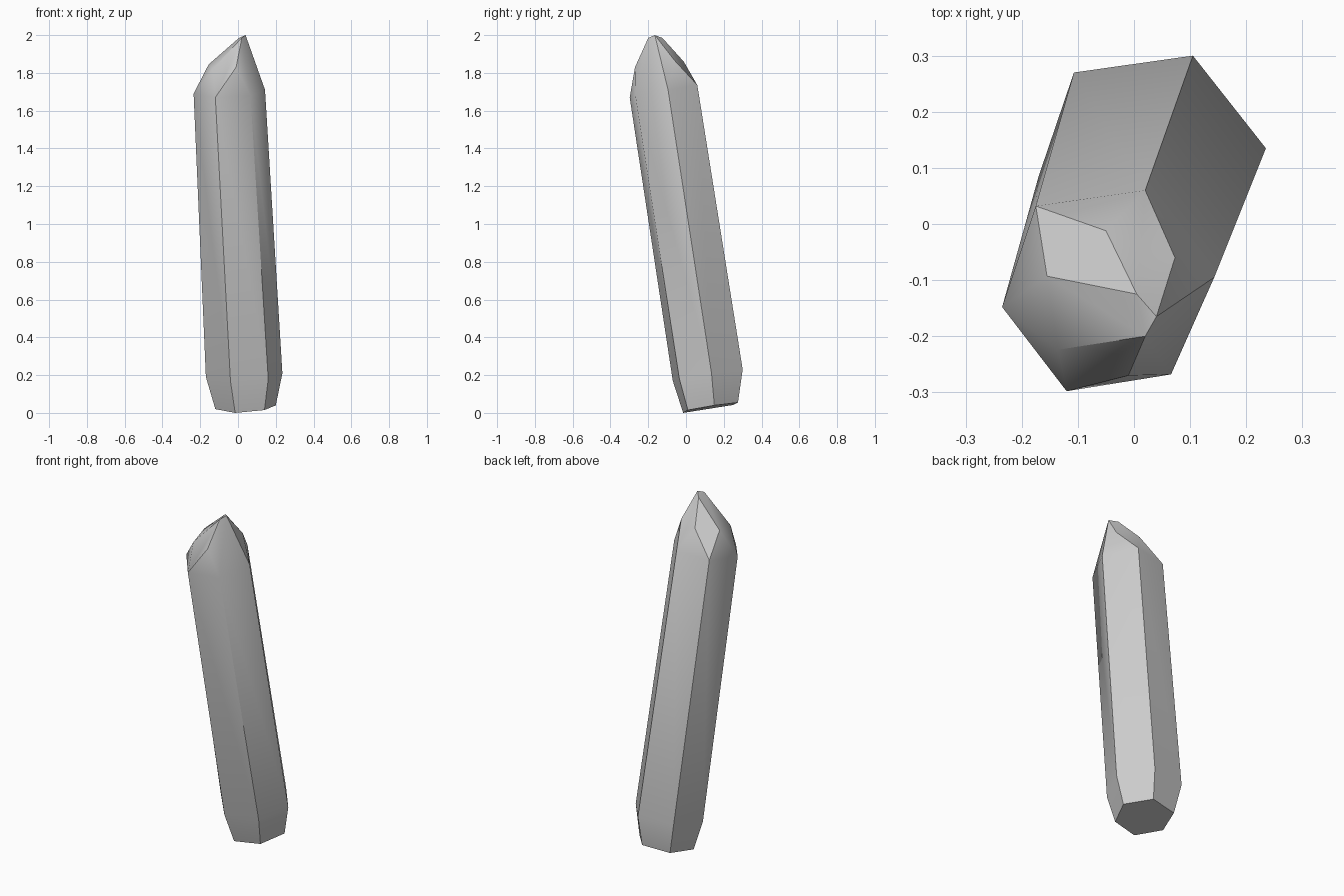
import bpy
import bmesh
from math import radians

# Remove the default cube
cube = bpy.data.objects.get("Cube")
if cube:
    bpy.data.objects.remove(cube, do_unlink=True)

# Stone colour
stone = bpy.data.materials.new("grey_stone")
stone.use_nodes = True
colour = (0.6, 0.6, 0.6, 1)
stone.diffuse_color = colour
stone.node_tree.nodes["Principled BSDF"].inputs["Base Color"].default_value = colour

# Six-sided cross-sections of the leaning crystal, from foot to tip
foot = [(-.12, .10, .02), (-.015, -.015, 0), (.14, .01, .015),
        (.20, .15, .04), (.095, .275, .055), (-.07, .25, .042)]
shaft_base = [(-.17, .085, .19), (-.04, -.07, .17), (.16, -.035, .18),
              (.235, .135, .21), (.105, .30, .23), (-.107, .27, .22)]
shaft_top = [(-.235, -.148, 1.69), (-.12, -.298, 1.67), (.066, -.268, 1.68),
             (.143, -.095, 1.71), (.02, .06, 1.735), (-.175, .032, 1.72)]
shoulder = [(-.135, -.224, 1.82), (-.01, -.27, 1.83), (.10, -.12, 1.835),
            (.073, -.06, 1.865), (-.05, -.012, 1.86), (-.155, -.093, 1.845)]
tip = [(.02, -.20, 1.985), (.04, -.165, 2), (.005, -.125, 1.985)]

# Wrap the sections in a faceted skin and merge the flat facets
bm = bmesh.new()
for section in (foot, shaft_base, shaft_top, shoulder, tip):
    for point in section:
        bm.verts.new(point)
bmesh.ops.convex_hull(bm, input=bm.verts[:])
loose = [v for v in bm.verts if not v.link_faces]
bmesh.ops.delete(bm, geom=loose, context='VERTS')
bmesh.ops.dissolve_limit(bm, angle_limit=radians(4), verts=bm.verts[:], edges=bm.edges[:])
bmesh.ops.recalc_face_normals(bm, faces=bm.faces[:])

mesh = bpy.data.meshes.new("crystal")
bm.to_mesh(mesh)
bm.free()
crystal = bpy.data.objects.new("crystal", mesh)
bpy.context.collection.objects.link(crystal)
mesh.materials.append(stone)

# Soften shallow facets, keep the column edges crisp
bpy.ops.object.select_all(action='DESELECT')
crystal.select_set(True)
bpy.context.view_layer.objects.active = crystal
bpy.ops.object.shade_smooth_by_angle(angle=radians(32))
